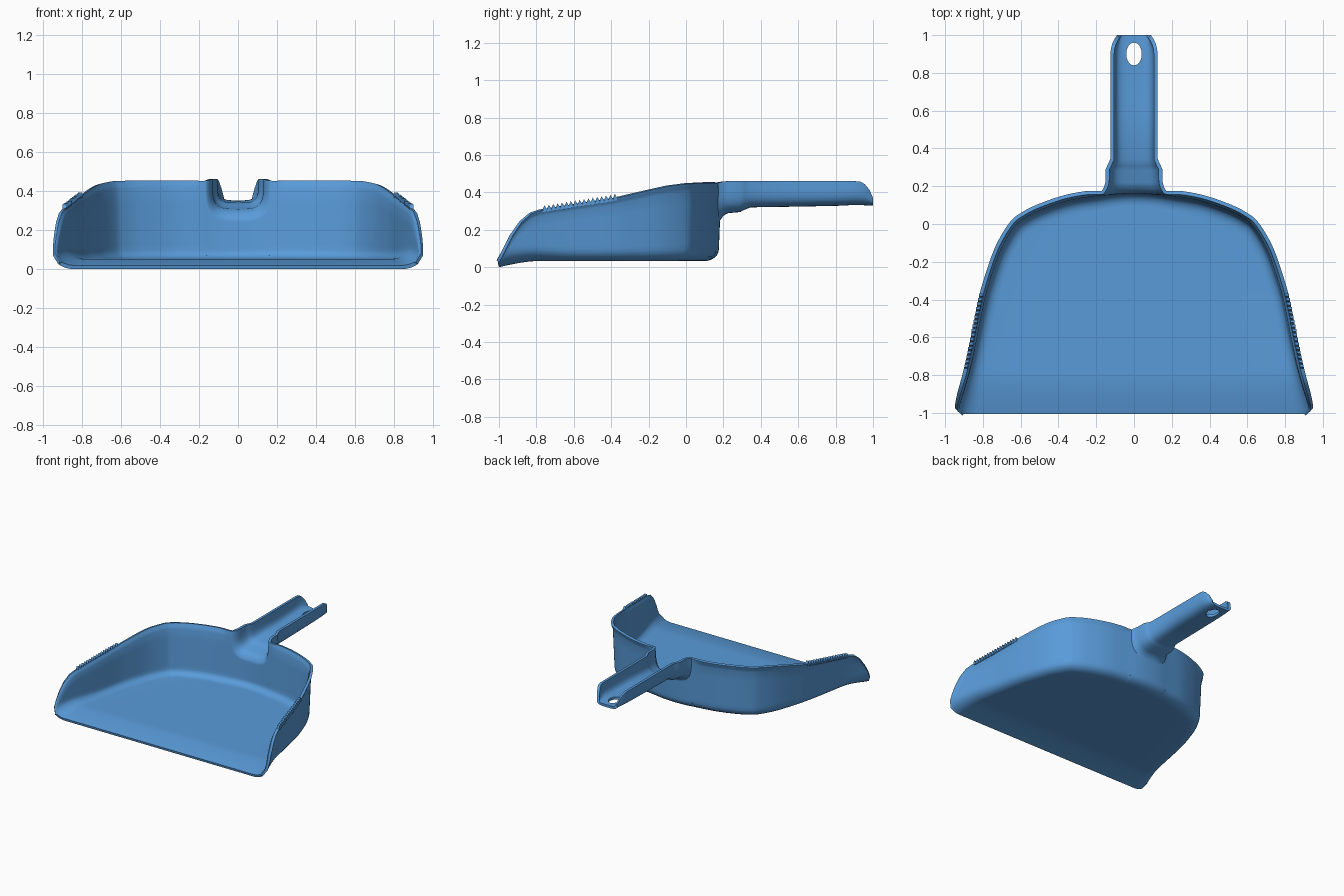
import bpy, bmesh, math
from mathutils import Vector

if "Cube" in bpy.data.objects:
    bpy.data.objects.remove(bpy.data.objects["Cube"])

THICK = 0.02


def lerp_table(table, v):
    if v <= table[0][0]:
        return table[0][1]
    for (a, fa), (b, fb) in zip(table, table[1:]):
        if v <= b:
            return fa + (fb - fa) * (v - a) / (b - a)
    return table[-1][1]


def catmull(pts, n):
    p = [Vector(q) for q in pts]
    p = [2 * p[0] - p[1]] + p + [2 * p[-1] - p[-2]]
    out = []
    for i in range(1, len(p) - 2):
        a, b, c, d = p[i - 1:i + 3]
        for k in range(n):
            t = k / n
            out.append(0.5 * (2 * b + (c - a) * t + (2 * a - 5 * b + 4 * c - d) * t * t
                              + (3 * b - a - 3 * c + d) * t ** 3))
    return out


# Rim height along the side, and floor height with the front lip slope
RIM = [(-1, .025), (-.97, .08), (-.93, .165), (-.88, .24), (-.83, .285), (-.78, .303),
       (-.4, .363), (-.2, .41), (-.1, .432), (0, .445), (.1, .45)]


def floor_z(y):
    s = max(0, (-.78 - y) / .22)
    return .033 * (1 - s ** 1.4)


# U-shaped channel profile, from its top edge down to the middle
def channel(t, hw, top, bottom):
    a = t * math.pi / 2
    return hw * max(0, math.cos(a)) ** .57 if t < 1 else 0.0, top - (top - bottom) * math.sin(a) ** .57


N_U = 18
HW0 = .17
OUTLINE = [(.955, -1), (.888, -.75), (.82, -.42), (.778, -.27), (.722, -.12), (.65, 0),
           (.59, .05), (.5, .095), (.35, .145), (HW0, .175)]
outline = catmull(OUTLINE, 10)
K = len(outline)
tops = [lerp_table(RIM, p.y) for p in outline]
for i in range(N_U + 1):
    x, z = channel(i / N_U, HW0, .452, .25)
    outline.append(Vector((x, .19 - .015 * (x / HW0) ** 2)))
    tops.append(z)

# Handle rings: y, half width, top, bottom
RINGS = [(.2, .157, .458, .275), (.225, .151, .46, .289), (.29, .15, .46, .295),
         (.315, .139, .46, .308), (.345, .125, .46, .32), (.6, .125, .46, .324),
         (.8, .125, .46, .328), (.9, .125, .46, .332), (.93, .122, .458, .332),
         (.955, .115, .445, .331), (.98, .103, .415, .33), (1, .09, .37, .33)]
FR = [1, .97, .94, .9] + [.86 * (1 - j / 12) ** 2 for j in range(1, 13)]

bm = bmesh.new()
cols = []
for i, p in enumerate(outline):
    # Outward direction in plan
    if i == len(outline) - 1:
        n = Vector((0, 1))
    else:
        d = outline[i + 1] - outline[max(0, i - 1)]
        n = Vector((d.y, -d.x)).normalized()
        n.y *= min(1, max(0, (p.y + 1) / .25))
        n.normalize()
    z0, zt = floor_z(p.y), tops[i]
    front = min(1, max(0, (-.6 - p.y) / .4))
    fw, fh = .075 + .045 * front, .06 + .03 * front
    flare = .012 * min(1, max(0, (p.x - HW0) / .08)) * min(1, (zt - z0) / .2)
    col = []
    for j, f in enumerate(FR):
        z = z0 + (zt - z0) * f
        u = max(0, 1 - (z - z0) / fh)
        inset = fw * (1 - math.sqrt(1 - u * u)) + .04 * (.45 - z) * (1 - front)
        inset -= flare * (1, .8, .3, 0)[j] if j < 4 else 0
        q = p - n * inset
        col.append(bm.verts.new((q.x, q.y, z)))
    # Floor strip towards the middle line
    edge = col[-1].co.copy()
    for s in (.75, .5, .25, 0):
        col.append(bm.verts.new((edge.x * s, edge.y, edge.z)))
    rings = []
    if i >= K:
        for y, hw, top, bot in reversed(RINGS):
            x, z = channel((i - K) / N_U, hw, top, bot)
            rings.append(bm.verts.new((x, y, z)))
    cols.append((rings, col))

for (ra, ca), (rb, cb) in zip(cols, cols[1:]):
    a, b = (ra + ca, rb + cb) if ra and rb else (ca, cb)
    for j in range(len(a) - 1):
        bm.faces.new((a[j], a[j + 1], b[j + 1], b[j]))
bmesh.ops.remove_doubles(bm, verts=bm.verts, dist=1e-5)
bmesh.ops.dissolve_degenerate(bm, edges=bm.edges, dist=1e-6)


def make_object(name, b):
    me = bpy.data.meshes.new(name)
    b.to_mesh(me)
    b.free()
    ob = bpy.data.objects.new(name, me)
    bpy.context.collection.objects.link(ob)
    mat = bpy.data.materials.get("blue_plastic") or bpy.data.materials.new("blue_plastic")
    mat.diffuse_color = (.1, .33, .7, 1)
    mat.use_nodes = True
    mat.node_tree.nodes["Principled BSDF"].inputs["Base Color"].default_value = mat.diffuse_color
    me.materials.append(mat)
    return ob


# Pan and handle moulded in one piece
pan = make_object("pan_and_handle", bm)
m = pan.modifiers.new("mirror", 'MIRROR')
m.use_clip = True
m.merge_threshold = 1e-4
m = pan.modifiers.new("wall", 'SOLIDIFY')
m.thickness = THICK
m.offset = -1

# Hanging hole
bpy.ops.mesh.primitive_cylinder_add(vertices=40, radius=1, depth=.3, location=(0, .9, .33))
cutter = bpy.context.object
cutter.name = "hole_cutter"
cutter.scale = (.041, .06, 1)
cutter.hide_render = True
m = pan.modifiers.new("hole", 'BOOLEAN')
m.operation = 'DIFFERENCE'
m.solver = 'EXACT'
m.object = cutter

bpy.ops.object.select_all(action='DESELECT')
pan.select_set(True)
bpy.context.view_layer.objects.active = pan
for name in [q.name for q in pan.modifiers]:
    bpy.ops.object.modifier_apply(modifier=name)
bpy.data.objects.remove(cutter)
bpy.ops.object.shade_smooth_by_angle(angle=math.radians(40))

# Comb teeth along both side rims
tb = bmesh.new()
side = [(p.y, p.x) for p in outline[:K]]
for k in range(17):
    y = -.755 + .0235 * k
    x, z = lerp_table(side, y), lerp_table(RIM, y)
    tri = [(y - .011, z - .012), (y + .011, z - .012), (y + .011, z + .003), (y - .002, z + .024), (y - .011, z + .002)]
    for sx in (1, -1):
        rows = [[tb.verts.new((sx * (x + dx), a, c)) for a, c in tri] for dx in (-.011, .009)]
        tb.faces.new(rows[0])
        tb.faces.new(rows[1][::-1])
        for i in range(5):
            e = (i + 1) % 5
            tb.faces.new((rows[0][i], rows[1][i], rows[1][e], rows[0][e]))
bmesh.ops.recalc_face_normals(tb, faces=tb.faces)
make_object("comb_teeth", tb)
